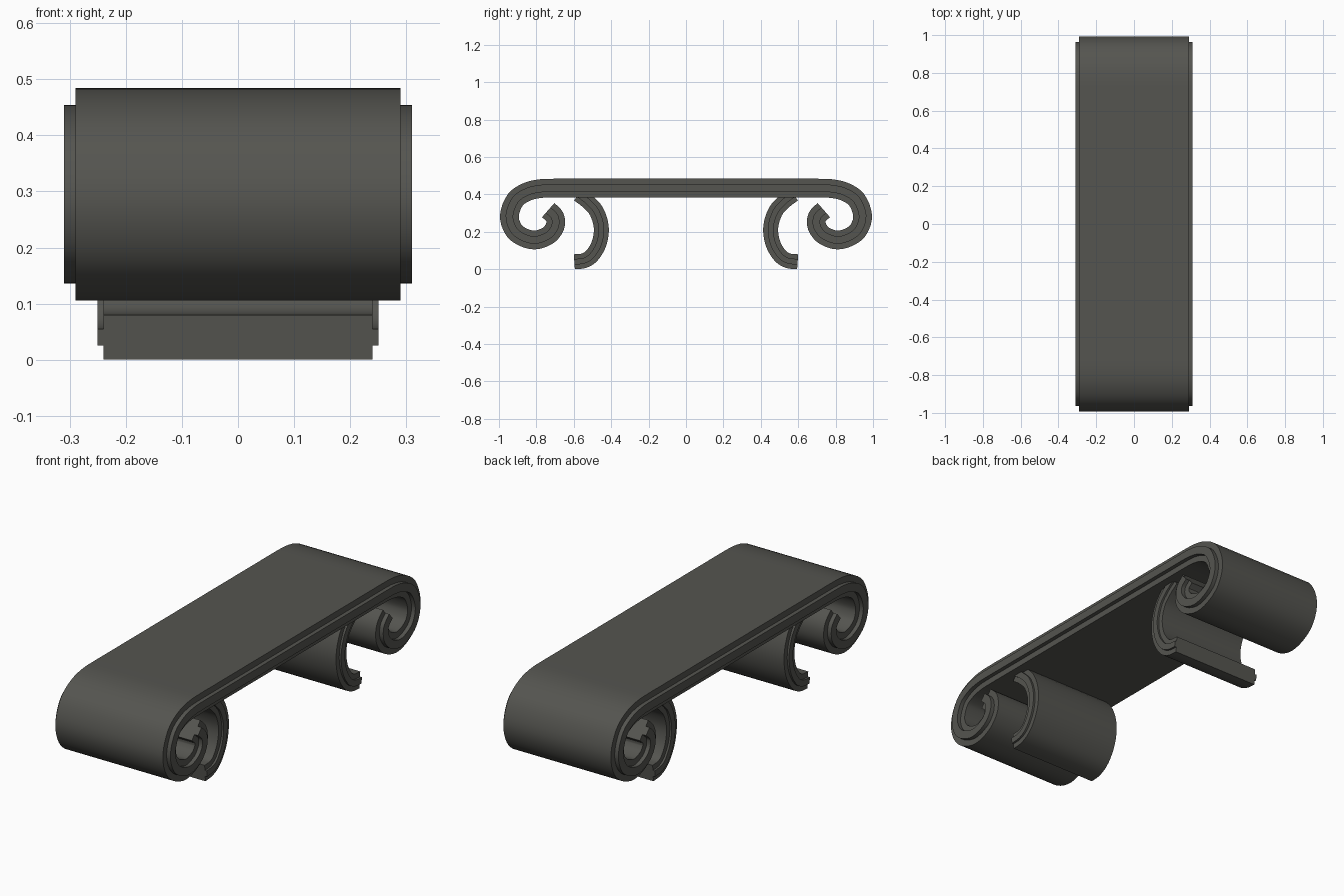
import bpy, bmesh
from mathutils import Vector

if "Cube" in bpy.data.objects:
    bpy.data.objects.remove(bpy.data.objects["Cube"])

mat = bpy.data.materials.new("dark warm grey")
mat.diffuse_color = (0.09, 0.09, 0.08, 1)
mat.use_nodes = True
mat.node_tree.nodes["Principled BSDF"].inputs["Base Color"].default_value = mat.diffuse_color


def smooth_path(pts, steps):
    """Catmull-Rom curve through 2D points (y, z)."""
    p = [Vector(q) for q in pts]
    p = [2 * p[0] - p[1]] + p + [2 * p[-1] - p[-2]]
    out = []
    for i in range(1, len(p) - 2):
        a, b, c, d = p[i - 1:i + 3]
        for s in range(steps):
            t = s / steps
            out.append(0.5 * (2 * b + (c - a) * t + (2 * a - 5 * b + 4 * c - d) * t * t
                              + (3 * b - a - 3 * c + d) * t ** 3))
    return out + [p[-2]]


def sweep(name, path, narrow, wide, half, band):
    """Sweep a plus-shaped section (wide middle band between two narrow bands)."""
    quarter = [(narrow, half), (narrow, band), (wide, band)]
    right = quarter + [(x, -o) for x, o in reversed(quarter)]
    section = right + [(-x, o) for x, o in reversed(right)]
    bm = bmesh.new()
    rings = []
    for i, p in enumerate(path):
        t = (path[min(i + 1, len(path) - 1)] - path[max(i - 1, 0)]).normalized()
        n = Vector((-t.y, t.x))
        rings.append([bm.verts.new((x, p.x + n.x * o, p.y + n.y * o)) for x, o in section])
    m = len(section)
    for a, b in zip(rings, rings[1:]):
        for j in range(m):
            k = (j + 1) % m
            bm.faces.new((a[j], a[k], b[k], b[j]))
    # end caps, one quad per band
    for r in (rings[0], rings[-1]):
        bm.faces.new((r[0], r[1], r[10], r[11]))
        bm.faces.new((r[1], r[2], r[3], r[4], r[7], r[8], r[9], r[10]))
        bm.faces.new((r[4], r[5], r[6], r[7]))
    bmesh.ops.recalc_face_normals(bm, faces=bm.faces)
    me = bpy.data.meshes.new(name)
    bm.to_mesh(me)
    bm.free()
    me.materials.append(mat)
    ob = bpy.data.objects.new(name, me)
    bpy.context.collection.objects.link(ob)
    bpy.ops.object.select_all(action='DESELECT')
    bpy.context.view_layer.objects.active = ob
    ob.select_set(True)
    bpy.ops.object.shade_smooth_by_angle(angle=0.6)


# bench top: flat slab whose ends curl under into scrolls
curl = [(0.60, 0.434), (0.70, 0.434), (0.78, 0.431), (0.85, 0.414), (0.912, 0.372),
        (0.944, 0.29), (0.926, 0.218), (0.88, 0.176), (0.81, 0.156), (0.74, 0.179),
        (0.704, 0.22), (0.697, 0.257), (0.706, 0.287), (0.737, 0.316)]
end = smooth_path(curl, 4)
full = [Vector((-p.x, p.y)) for p in reversed(end)] + end
sweep("scroll_top", full, 0.29, 0.31, 0.05, 0.02)

# curved feet
foot = [(0.575, 0.40), (0.525, 0.362), (0.478, 0.308), (0.453, 0.225), (0.464, 0.14),
        (0.502, 0.074), (0.545, 0.046), (0.597, 0.04)]
for side, name in ((1, "back_foot"), (-1, "front_foot")):
    sweep(name, smooth_path([(side * y, z) for y, z in foot], 4), 0.24, 0.25, 0.04, 0.015)
